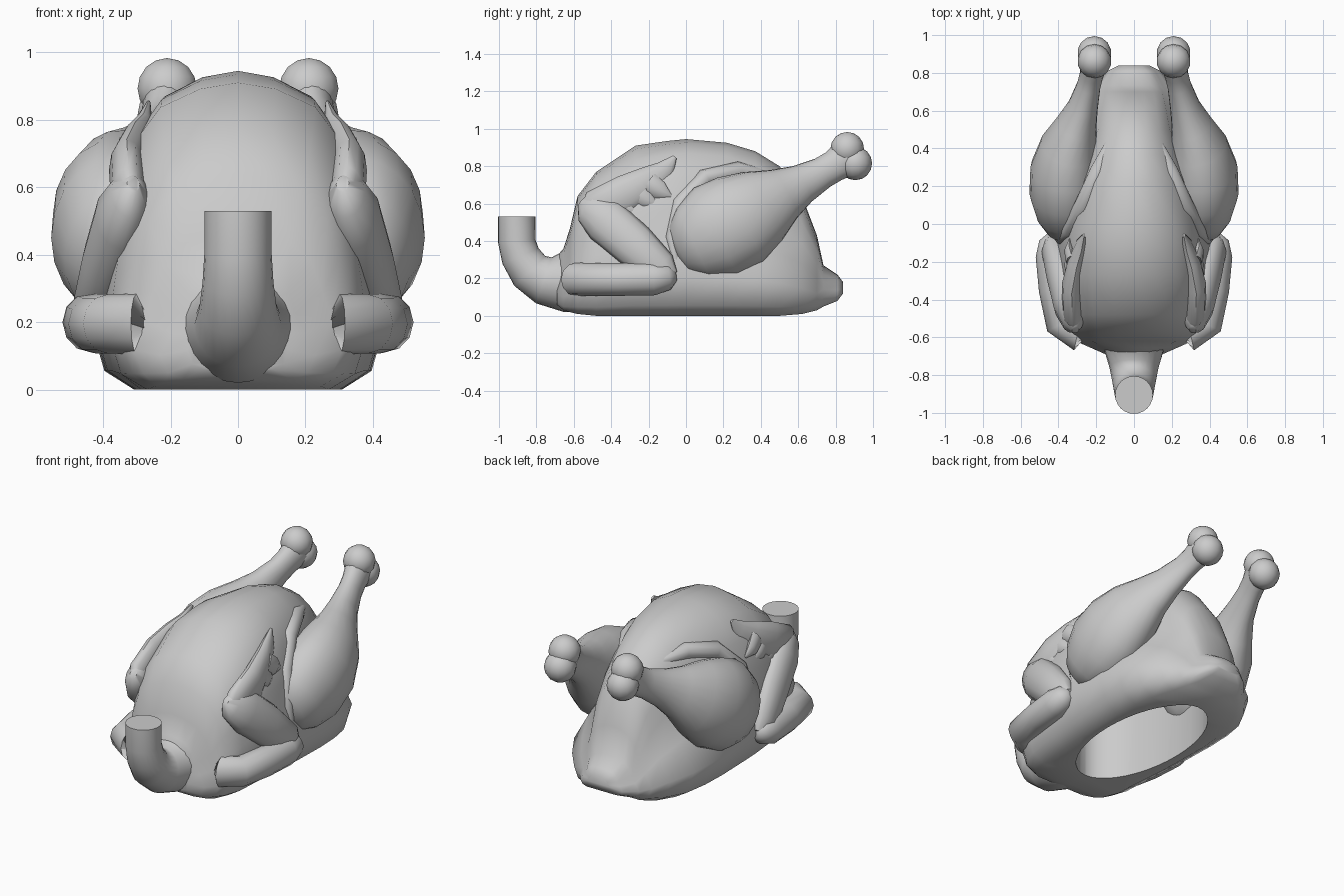
import bpy, bmesh
from math import pi, sin, cos, radians
from mathutils import Vector

if "Cube" in bpy.data.objects:
    bpy.data.objects.remove(bpy.data.objects["Cube"])


def smooth(obj, angle):
    bpy.ops.object.select_all(action='DESELECT')
    obj.select_set(True)
    bpy.context.view_layer.objects.active = obj
    bpy.ops.object.shade_smooth_by_angle(angle=radians(angle))


def finish(name, bm, angle=50, mirror=False):
    bmesh.ops.recalc_face_normals(bm, faces=bm.faces)
    mesh = bpy.data.meshes.new(name)
    bm.to_mesh(mesh)
    bm.free()
    obj = bpy.data.objects.new(name, mesh)
    bpy.context.collection.objects.link(obj)
    smooth(obj, angle)
    if mirror:
        obj.modifiers.new("mirror", 'MIRROR')
    return obj


def loft(bm, rings):
    loops = [[bm.verts.new(p) for p in ring] for ring in rings]
    n = len(loops[0])
    for a, b in zip(loops, loops[1:]):
        for i in range(n):
            bm.faces.new((a[i], a[(i + 1) % n], b[(i + 1) % n], b[i]))
    bm.faces.new(loops[0])
    bm.faces.new(loops[-1])


def tube(bm, stations, flat=1.0, sides=16):
    """Round tube through (x, y, z, radius); flat squeezes its sideways width."""
    pts = [Vector(s[:3]) for s in stations]
    rings = []
    for i, (p, s) in enumerate(zip(pts, stations)):
        d = (pts[min(i + 1, len(pts) - 1)] - pts[max(i - 1, 0)]).normalized()
        up = d.cross(Vector((1, 0, 0))).normalized()
        side = up.cross(d)
        rings.append([p + s[3] * (up * cos(t) + side * flat * sin(t))
                      for t in (2 * pi * k / sides for k in range(sides))])
    loft(bm, rings)


# Body: y, bottom, top, lower half width, upper half width
sections = [(-.69, .06, .32, .15, .11), (-.655, .03, .36, .23, .17),
            (-.62, .02, .47, .31, .25), (-.58, .01, .64, .35, .30),
            (-.48, 0, .77, .385, .345),
            (-.27, 0, .91, .41, .37), (-.1, 0, .935, .43, .365),
            (0, 0, .945, .435, .35),
            (.22, 0, .925, .44, .30), (.37, 0, .88, .43, .25),
            (.50, 0, .80, .40, .215), (.62, .01, .64, .33, .19),
            (.70, .03, .43, .26, .17), (.735, .05, .27, .20, .15),
            (.81, .08, .22, .14, .11), (.84, .12, .18, .08, .06)]
rings = []
for y, zb, zt, wl, wu in sections:
    h = zt - zb
    half = [(.70 * wl, 0), (.9 * wl, .06), (wl, .22), ((wl + wu) * .5, .42),
            (wu, .6), (.88 * wu, .78), (.62 * wu, .92), (.3 * wu, .98)]
    right = [(x, y, zb + f * h) for x, f in half]
    left = [(-x, y, z) for x, y, z in reversed(right)]
    rings.append([(0, y, zb)] + right + [(0, y, zt)] + left)
bm = bmesh.new()
loft(bm, rings)
body = finish("body", bm, 50)

# Open cavity in the underside
bm = bmesh.new()
loft(bm, [[(.255 * cos(a), .07 + .50 * sin(a), z)
           for a in (2 * pi * k / 40 for k in range(40))] for z in (-.1, .5)])
cutter = finish("cavity_cutter", bm)
cutter.hide_render = True
cut = body.modifiers.new("cavity", 'BOOLEAN')
cut.operation = 'DIFFERENCE'
cut.solver = 'EXACT'
cut.object = cutter
bpy.context.view_layer.objects.active = body
bpy.ops.object.modifier_move_to_index(modifier="cavity", index=0)
bpy.ops.object.modifier_apply(modifier="cavity")
bpy.data.objects.remove(cutter)
smooth(body, 45)

# Neck stump
bm = bmesh.new()
tube(bm, [(0, -.905, .53, .1), (0, -.905, .40, .1), (0, -.885, .32, .105),
          (0, -.835, .24, .115), (0, -.76, .19, .13), (0, -.66, .18, .16),
          (0, -.55, .2, .18)], 1.0, 24)
finish("neck", bm, 45)

# Drumstick with a two-lobed knuckle
bm = bmesh.new()
tube(bm, [(.36, -.06, .345, .05), (.36, -.035, .355, .14), (.36, .04, .39, .21),
          (.36, .16, .45, .262), (.36, .29, .515, .255), (.34, .41, .587, .21),
          (.305, .52, .65, .148), (.27, .62, .705, .108), (.24, .73, .765, .085),
          (.225, .79, .80, .085), (.21, .86, .845, .10)], .74, 20)
finish("drumstick", bm, 60, True)
bm = bmesh.new()
for y, z in ((.862, .893), (.905, .815)):
    ball = bmesh.ops.create_uvsphere(bm, u_segments=14, v_segments=8, radius=.09)
    bmesh.ops.translate(bm, verts=ball["verts"], vec=(.21, y, z))
finish("knuckle", bm, 60, True)

# Skin fold around the front and top of the thigh, half sunk in the body
bm = bmesh.new()
tube(bm, [(.39, -.05, .26, .02), (.385, -.075, .42, .035), (.335, -.03, .60, .045),
          (.265, .1, .735, .05), (.185, .28, .775, .05), (.12, .43, .75, .03)], 1.0, 10)
finish("skin_fold", bm, 60, True)

# Folded wing: lower, middle and tip joints
bm = bmesh.new()
tube(bm, [(.17, -.575, .195, .09), (.30, -.585, .195, .09), (.385, -.53, .195, .088),
          (.42, -.35, .195, .088), (.435, -.17, .2, .09), (.435, -.09, .21, .07),
          (.43, -.055, .215, .03)], .95, 12)
finish("wing_lower", bm, 50, True)
bm = bmesh.new()
tube(bm, [(.435, -.08, .2, .05), (.425, -.14, .25, .1), (.385, -.28, .38, .12),
          (.345, -.43, .51, .125), (.32, -.52, .58, .09), (.31, -.56, .61, .03)], .65, 12)
finish("wing_middle", bm, 50, True)
bm = bmesh.new()
tube(bm, [(.31, -.55, .52, .04), (.325, -.48, .57, .105), (.33, -.32, .65, .105),
          (.305, -.19, .72, .085), (.28, -.11, .78, .055), (.265, -.06, .85, .012)], .5, 12)
for y, z in ((-.36, .61), (-.27, .66), (-.20, .71)):
    tube(bm, [(.33, y, z, .06), (.345, y + .06, z - .04, .05),
              (.34, y + .12, z - .07, .008)], .5, 8)
finish("wing_tip", bm, 50, True)
